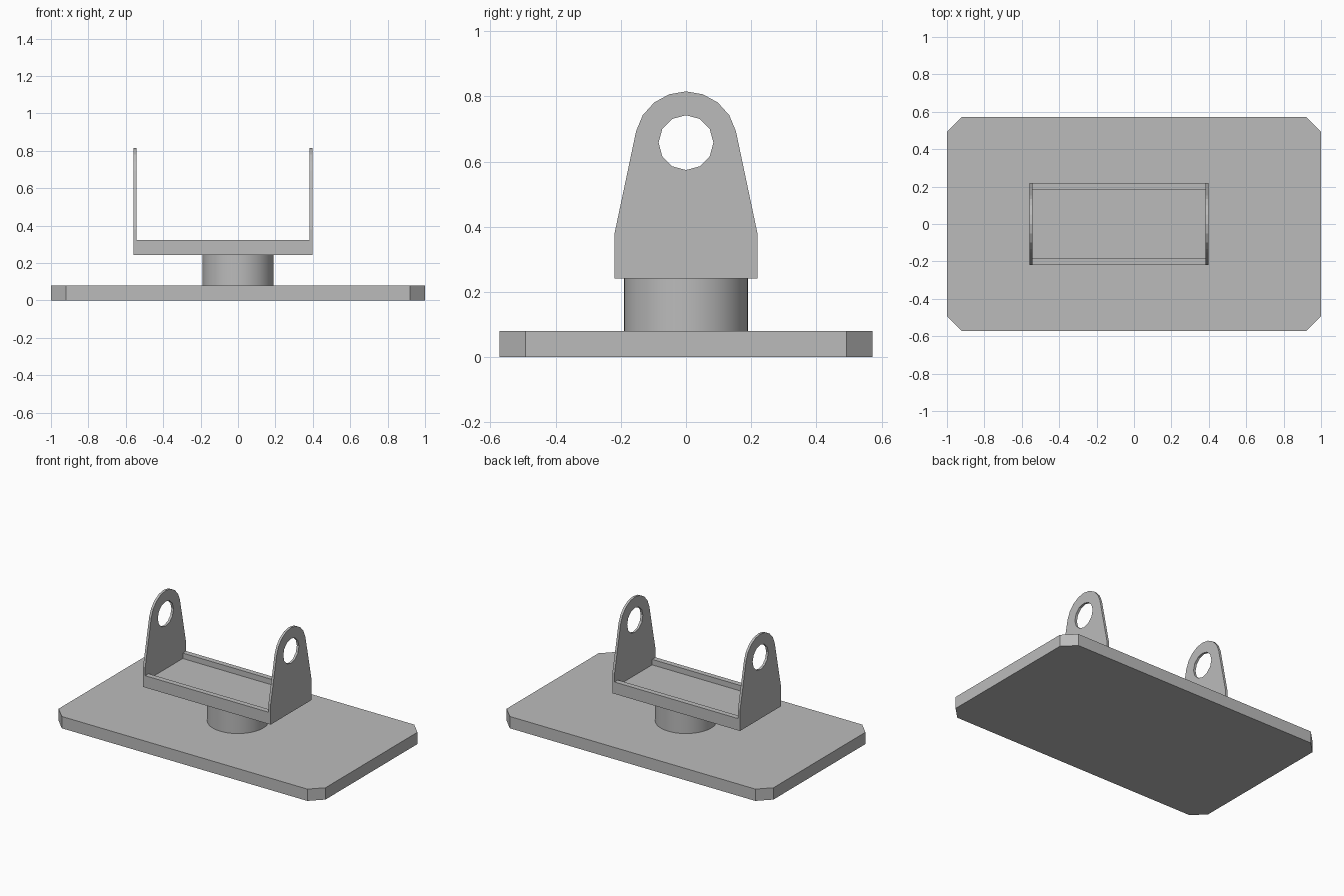
import bpy
import bmesh
from math import sin, cos, pi, radians
from mathutils import Vector

cube = bpy.data.objects.get("Cube")
if cube:
    bpy.data.objects.remove(cube, do_unlink=True)

# Single material
grey = bpy.data.materials.new("plain grey")
grey.use_nodes = True
colour = (0.5, 0.5, 0.5, 1)
grey.diffuse_color = colour
grey.node_tree.nodes["Principled BSDF"].inputs["Base Color"].default_value = colour


def extrude(name, loops, to_point, direction):
    """Fill an outline (with optional holes) and extrude it to a solid."""
    bm = bmesh.new()
    for loop in loops:
        verts = [bm.verts.new(to_point(a, b)) for a, b in loop]
        for i, v in enumerate(verts):
            bm.edges.new((verts[i - 1], v))
    bmesh.ops.triangle_fill(bm, edges=bm.edges[:], use_beauty=True)
    bmesh.ops.dissolve_limit(bm, angle_limit=0.01, verts=[], edges=bm.edges[:])
    result = bmesh.ops.extrude_face_region(bm, geom=bm.faces[:], use_keep_orig=True)
    moved = [g for g in result["geom"] if isinstance(g, bmesh.types.BMVert)]
    bmesh.ops.translate(bm, verts=moved, vec=Vector(direction))
    bmesh.ops.recalc_face_normals(bm, faces=bm.faces[:])
    mesh = bpy.data.meshes.new(name)
    bm.to_mesh(mesh)
    bm.free()
    mesh.materials.append(grey)
    obj = bpy.data.objects.new(name, mesh)
    bpy.context.collection.objects.link(obj)
    return obj


# Base plate with chamfered corners
X, Y, C = 1.0, 0.572, 0.08
plate = [(X, C - Y), (X, Y - C), (X - C, Y), (C - X, Y),
         (-X, Y - C), (-X, C - Y), (C - X, -Y), (X - C, -Y)]
extrude("base_plate", [plate], lambda a, b: (a, b, 0), (0, 0, 0.08))

# Round pedestal
bpy.ops.mesh.primitive_cylinder_add(vertices=48, radius=0.19, depth=0.162,
                                    location=(0, 0, 0.161))
pedestal = bpy.context.object
pedestal.name = "pedestal"
pedestal.data.materials.append(grey)
bpy.ops.object.shade_smooth_by_angle(angle=radians(30))

# Shallow channel between the ears
LEFT, RIGHT, THICK = 0.398, -0.558, 0.016
W, LIP, BOTTOM, FLOOR, TOP = 0.219, 0.036, 0.242, 0.285, 0.322
channel = [(-W, BOTTOM), (W, BOTTOM), (W, TOP), (W - LIP, TOP),
           (W - LIP, FLOOR), (LIP - W, FLOOR), (LIP - W, TOP), (-W, TOP)]
extrude("channel", [channel], lambda a, b: (RIGHT + THICK, a, b),
        (LEFT - RIGHT - 2 * THICK, 0, 0))

# Two upright ears with rounded tops and twelve-sided holes
EYE, R, HOLE = 0.658, 0.157, 0.084
arc = [(R * sin(t), EYE + R * cos(t))
       for t in (radians(77) * k / 4 for k in range(4, -5, -1))]
ear = [(-W, BOTTOM), (W, BOTTOM), (W, 0.38)] + arc + [(-W, 0.38)]
hole = [(HOLE * sin(k * pi / 6), EYE + HOLE * cos(k * pi / 6)) for k in range(12)]
for name, x in (("left_ear", LEFT - THICK), ("right_ear", RIGHT)):
    extrude(name, [ear, hole], lambda a, b: (x, a, b), (THICK, 0, 0))
